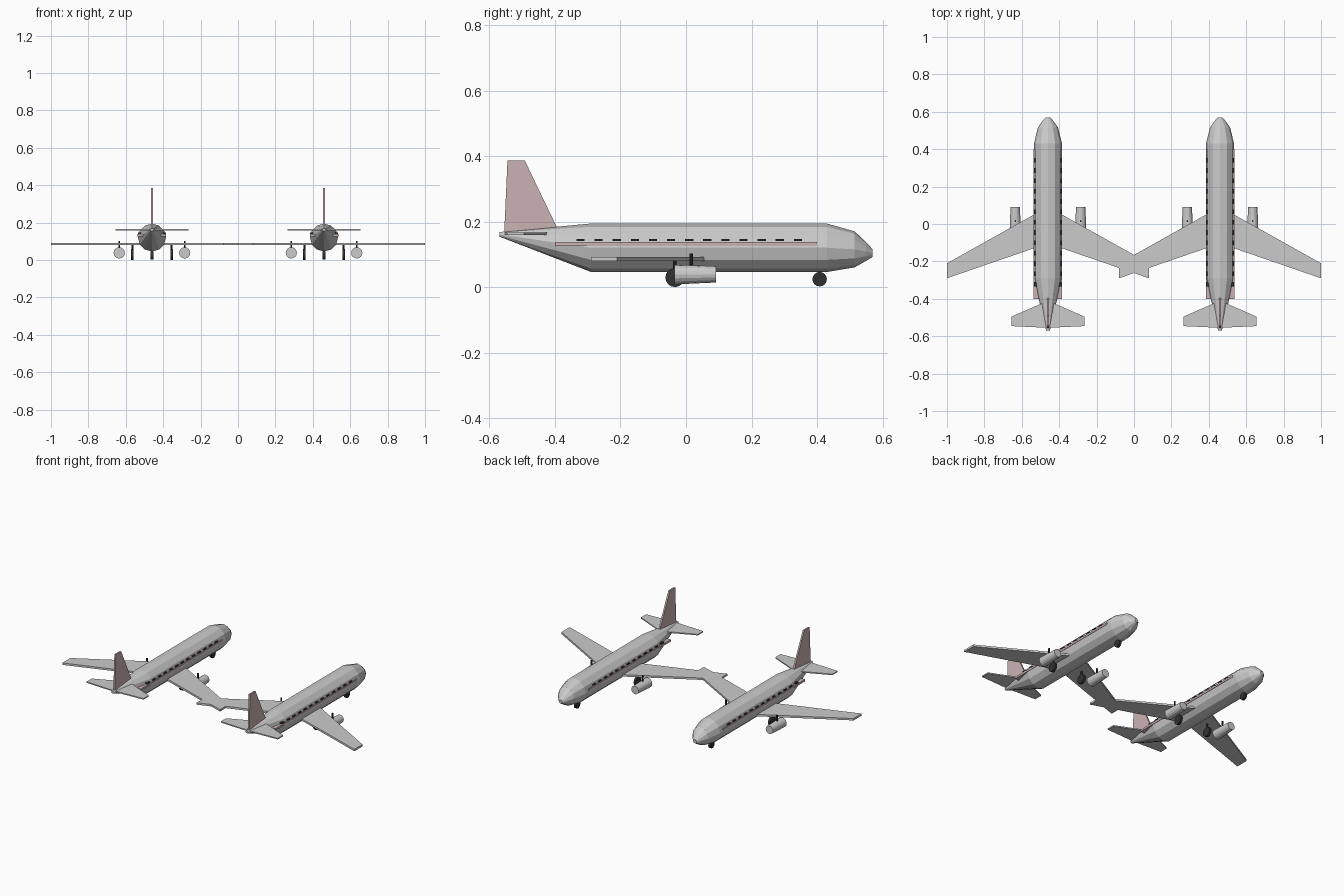
import bpy, math
from mathutils import Vector

cube = bpy.data.objects.get("Cube")
if cube:
    bpy.data.objects.remove(cube, do_unlink=True)


def material(name, rgb):
    m = bpy.data.materials.new(name)
    m.use_nodes = True
    m.diffuse_color = (*rgb, 1)
    m.node_tree.nodes["Principled BSDF"].inputs["Base Color"].default_value = (*rgb, 1)
    return m


GREY = material("light_grey", (0.6, 0.6, 0.6))
PINK = material("dusty_pink", (0.6, 0.45, 0.45))
DARK = material("near_black", (0.03, 0.03, 0.03))


def make(name, verts, faces, mat):
    mesh = bpy.data.meshes.new(name)
    mesh.from_pydata(verts, [], faces)
    mesh.materials.append(mat)
    obj = bpy.data.objects.new(name, mesh)
    bpy.context.collection.objects.link(obj)
    return obj


def loft(name, rings, mat):
    """Skin a list of equal-length rings and cap both ends."""
    n = len(rings[0])
    verts = [p for ring in rings for p in ring]
    faces = [(k * n + i, k * n + (i + 1) % n, (k + 1) * n + (i + 1) % n, (k + 1) * n + i)
             for k in range(len(rings) - 1) for i in range(n)]
    faces += [tuple(reversed(range(n))), tuple(range(len(verts) - n, len(verts)))]
    obj = make(name, verts, faces, mat)
    fix_normals(obj)
    return obj


def fix_normals(obj):
    import bmesh
    bm = bmesh.new()
    bm.from_mesh(obj.data)
    bmesh.ops.recalc_face_normals(bm, faces=bm.faces)
    bm.to_mesh(obj.data)
    bm.free()


def slab(name, outline, axis, lo, hi, mat):
    """Extrude a 2D outline along x or z."""
    def place(p, t):
        return (t, p[0], p[1]) if axis == "x" else (p[0], p[1], t)
    return loft(name, [[place(p, t) for p in outline] for t in (lo, hi)], mat)


def tube(name, start, end, r0, r1, sides, mat):
    """Round bar between two points, tapering from r0 to r1."""
    a, b = Vector(start), Vector(end)
    turn = (b - a).to_track_quat("Z", "Y")
    rings = []
    for c, r in ((a, r0), (b, r1)):
        rings.append([c + turn @ Vector((r * math.cos(t), r * math.sin(t), 0))
                      for t in (2 * math.pi * i / sides for i in range(sides))])
    return loft(name, rings, mat)


def box(name, x, y0, y1, z0, z1, mat):
    return slab(name, [(-x, y0), (x, y0), (x, y1), (-x, y1)], "z", z0, z1, mat)


def airliner(side, cx):
    parts = []

    # Fuselage: y, half width, bottom, top
    stations = [(-0.57, 0.01, 0.154, 0.168), (-0.29, 0.075, 0.046, 0.194),
                (0.43, 0.075, 0.046, 0.194), (0.515, 0.054, 0.06, 0.17),
                (0.55, 0.03, 0.08, 0.137), (0.57, 0.012, 0.092, 0.115)]
    rings = []
    for y, w, lo, hi in stations:
        angles = [math.radians(30 * i) for i in range(12)]
        rings.append([(w * math.sin(a), y, (lo + hi) / 2 + (hi - lo) / 2 * math.cos(a))
                      for a in angles])
    parts.append(loft("fuselage", rings, GREY))

    # Wings and tailplane, each one swept slab through the body
    wing = [(0, 0.092), (0.54, -0.21), (0.54, -0.29), (0, -0.104)]
    parts.append(slab("wings", wing + [(-x, y) for x, y in wing[2:0:-1]], "z", 0.08, 0.092, GREY))
    tail = [(0, -0.41), (0.195, -0.495), (0.195, -0.546), (0, -0.555)]
    parts.append(slab("tailplane", tail + [(-x, y) for x, y in tail[2:0:-1]], "z", 0.159, 0.166, GREY))

    # Tail fin
    fin = [(-0.555, 0.165), (-0.545, 0.386), (-0.492, 0.386), (-0.393, 0.18)]
    parts.append(slab("tail_fin", fin, "x", -0.005, 0.005, PINK))

    # Side stripe and window row
    parts.append(box("stripe", 0.076, -0.4, 0.4, 0.126, 0.138, PINK))
    for i in range(13):
        y = -0.322 + 0.0553 * i
        parts.append(box("window", 0.0745, y - 0.0125, y + 0.0125, 0.14, 0.147, DARK))

    # Engines, pylons and main landing gear
    for s, label in ((-1, "right"), (1, "left")):
        x = 0.175 * s
        parts.append(tube(label + "_engine", (x, -0.035, 0.038), (x, 0.092, 0.039), 0.03, 0.025, 16, GREY))
        parts.append(tube(label + "_engine_pin", (x, 0.016, 0.05), (x, 0.016, 0.102), 0.005, 0.005, 8, DARK))
        x = 0.105 * s
        parts.append(tube(label + "_main_wheel", (x - 0.007, -0.034, 0.029),
                          (x + 0.007, -0.034, 0.029), 0.029, 0.029, 16, DARK))
        parts.append(tube(label + "_main_strut", (x, -0.034, 0.03), (x, -0.034, 0.082), 0.005, 0.005, 8, DARK))

    # Nose gear
    parts.append(tube("nose_wheel", (-0.007, 0.408, 0.024), (0.007, 0.408, 0.024), 0.022, 0.022, 16, DARK))
    parts.append(tube("nose_strut", (0, 0.408, 0.024), (0, 0.408, 0.06), 0.005, 0.005, 8, DARK))

    for p in parts:
        p.name = side + "_plane_" + p.name
        p.location.x = cx


airliner("right", -0.46)
airliner("left", 0.46)
